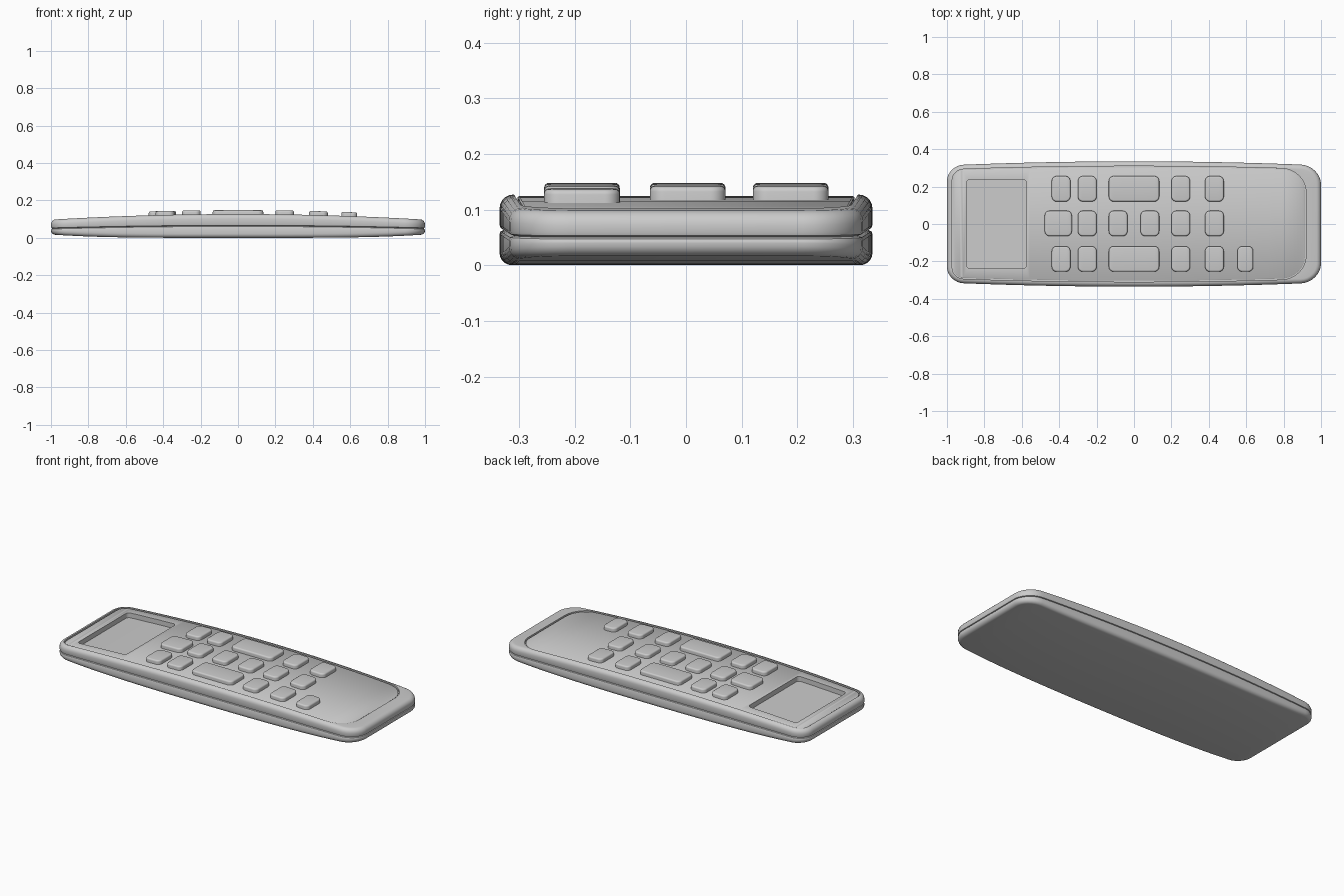
import bpy, bmesh, math

if "Cube" in bpy.data.objects:
    bpy.data.objects.remove(bpy.data.objects["Cube"])

plastic = bpy.data.materials.new("grey plastic")
plastic.diffuse_color = (0.6, 0.6, 0.6, 1)
plastic.use_nodes = True
plastic.node_tree.nodes["Principled BSDF"].inputs["Base Color"].default_value = plastic.diffuse_color


# Height curves along the length
def top(x):
    return 0.127 - 0.03 * x * x


def seam(x):
    return 0.064 - 0.014 * x * x


def bottom(x):
    return 0.018 * x ** 4


def outline(x0, x1, hw, rl, rr, inset=0.0, cy=0.0, bow=0.0, sides=24):
    """Rounded rectangle, far side left to right, then near side back."""
    x0, x1, hw = x0 + inset, x1 - inset, hw - inset
    rl, rr = max(rl - inset, 0.006), max(rr - inset, 0.006)
    half = []
    for i in range(9):
        a = math.pi / 2 * i / 8
        half.append((x0 + rl - rl * math.cos(a), hw - rl + rl * math.sin(a)))
    for i in range(1, sides):
        half.append((x0 + rl + (x1 - rr - x0 - rl) * i / sides, hw))
    for i in range(9):
        a = math.pi / 2 * i / 8
        half.append((x1 - rr + rr * math.sin(a), hw - rr + rr * math.cos(a)))
    half = [(x, y * (1 - bow * x * x)) for x, y in half]
    return [(x, cy + y) for x, y in half] + [(x, cy - y) for x, y in reversed(half)]


def loft(name, rings):
    """Skin a stack of (outline, height function) rings and cap both ends."""
    bm = bmesh.new()
    loops = [[bm.verts.new((x, y, z(x))) for x, y in pts] for pts, z in rings]
    n = len(loops[0])
    for a, b in zip(loops, loops[1:]):
        for i in range(n):
            j = (i + 1) % n
            bm.faces.new((a[i], a[j], b[j], b[i]))
    for lp in (loops[0], loops[-1]):
        for i in range(n // 2 - 1):
            bm.faces.new((lp[i], lp[i + 1], lp[n - 2 - i], lp[n - 1 - i]))
    bmesh.ops.recalc_face_normals(bm, faces=bm.faces[:])
    me = bpy.data.meshes.new(name)
    bm.to_mesh(me)
    bm.free()
    me.materials.append(plastic)
    ob = bpy.data.objects.new(name, me)
    bpy.context.collection.objects.link(ob)
    return ob


def select(ob):
    bpy.ops.object.select_all(action='DESELECT')
    ob.select_set(True)
    bpy.context.view_layer.objects.active = ob


def smooth(ob):
    select(ob)
    bpy.ops.object.shade_smooth_by_angle(angle=math.radians(35))


def body(inset):
    return outline(-1, 1, 0.335, 0.09, 0.11, inset, bow=0.065)


def panel(inset):
    return outline(-0.972, 0.92, 0.309, 0.06, 0.13, inset, bow=0.06)


def over(base, dz):
    return lambda x: base(x) + dz


def rounded(shape, base, r, sign, steps=5):
    """Rings that turn a vertical wall into a flat face."""
    return [(shape(r - r * math.cos(a)), over(base, sign * (r * math.sin(a) - r)))
            for a in (math.pi / 2 * i / steps for i in range(steps + 1))]


# Lower shell with a rounded belly
low = rounded(body, bottom, 0.022, -1)[::-1]
low += [(body(0), over(seam, -0.008)), (body(0.002), over(seam, -0.003)),
        (body(0.009), seam)]
smooth(loft("lower_shell", low))

# Upper shell with rounded rim, panel groove and raised faceplate
up = [(body(0.009), seam), (body(0.002), over(seam, 0.003)), (body(0), over(seam, 0.008))]
up += rounded(body, top, 0.025, 1)
up += [(panel(0), top), (panel(0), over(top, -0.012)), (panel(0.006), over(top, -0.012)),
       (panel(0.006), over(top, -0.005)), (panel(0.009), over(top, -0.003))]
shell = loft("upper_shell", up)

# Screen recess
recess = outline(-0.895, -0.575, 0.238, 0.02, 0.02, sides=6)
cutter = loft("screen_cutter", [(recess, over(top, -0.032)), (recess, over(top, 0.05))])
cutter.hide_render = True
mod = shell.modifiers.new("screen_recess", 'BOOLEAN')
mod.operation, mod.solver, mod.object = 'DIFFERENCE', 'EXACT', cutter
select(shell)
bpy.ops.object.modifier_apply(modifier=mod.name)
bpy.data.objects.remove(cutter)
smooth(shell)

# Buttons: rows of (centre x, width)
outer = [(-0.39, 0.1), (-0.25, 0.1), (0, 0.27), (0.25, 0.1), (0.43, 0.1)]
middle = [(-0.405, 0.145), (-0.25, 0.1), (-0.085, 0.1), (0.085, 0.1), (0.25, 0.1), (0.43, 0.1)]
rows = {0.188: outer, 0.003: middle, -0.187: outer + [(0.595, 0.085)]}
for r, (cy, keys) in enumerate(rows.items()):
    for k, (cx, w) in enumerate(keys):
        def key(inset):
            return outline(cx - w / 2, cx + w / 2, 0.068, 0.027, 0.027, inset, cy, sides=4)
        rings = [(key(0), over(top, -0.012))] + rounded(key, over(top, 0.021), 0.009, 1, 4)
        smooth(loft(f"button_row{r + 1}_{k + 1}", rings))
